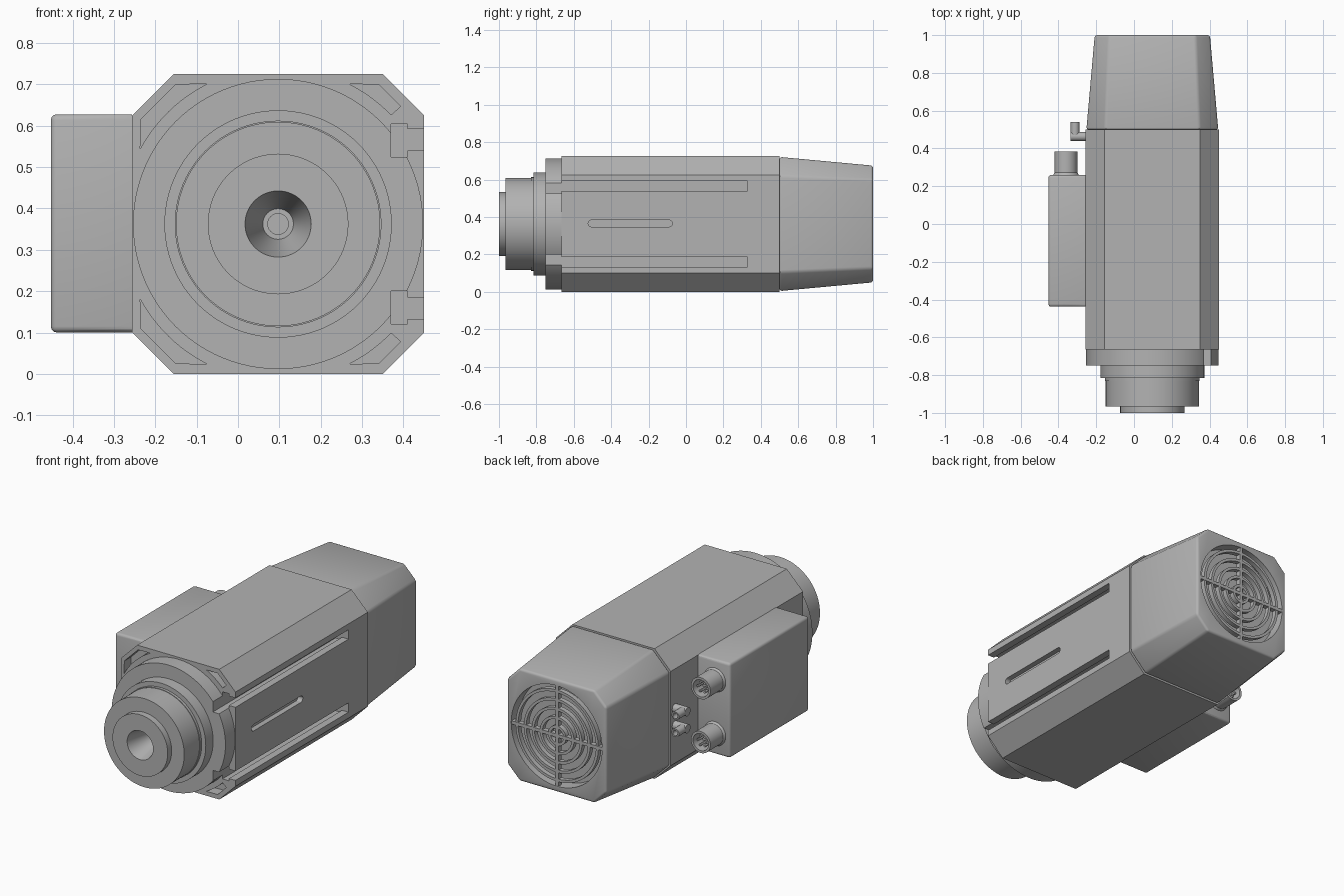
import bpy, bmesh
from math import sin, cos, pi, radians
from mathutils import Vector

if "Cube" in bpy.data.objects:
    bpy.data.objects.remove(bpy.data.objects["Cube"], do_unlink=True)

grey = bpy.data.materials.new("machined grey")
grey.use_nodes = True
grey.diffuse_color = (0.45, 0.45, 0.45, 1)
grey.node_tree.nodes["Principled BSDF"].inputs["Base Color"].default_value = (0.45, 0.45, 0.45, 1)

CX, CZ = 0.097, 0.3625   # spindle axis
HX, HZ = 0.353, 0.3625   # housing half sizes


def loft(name, rings, closed=False):
    """Skin a row of point rings, capping the ends unless it closes on itself."""
    bm = bmesh.new()
    rows = [[bm.verts.new(p) for p in ring] for ring in rings]
    n = len(rows[0])
    pairs = list(zip(rows, rows[1:])) + ([(rows[-1], rows[0])] if closed else [])
    for a, b in pairs:
        for i in range(n):
            j = (i + 1) % n
            bm.faces.new((a[i], a[j], b[j], b[i]))
    if not closed:
        bm.faces.new(rows[0])
        bm.faces.new(rows[-1])
    bmesh.ops.recalc_face_normals(bm, faces=bm.faces[:])
    mesh = bpy.data.meshes.new(name)
    bm.to_mesh(mesh)
    bm.free()
    mesh.materials.append(grey)
    ob = bpy.data.objects.new(name, mesh)
    bpy.context.collection.objects.link(ob)
    return ob


def prism(name, pts, y0, y1):
    return loft(name, [[(x, y, z) for x, z in pts] for y in (y0, y1)])


def box(name, x0, x1, y0, y1, z0, z1):
    return prism(name, [(x0, z0), (x1, z0), (x1, z1), (x0, z1)], y0, y1)


def lathe(name, profile, x=CX, z=CZ, n=64, closed=False):
    """Turn (radius, y) pairs about an axis along y."""
    turn = [2 * pi * i / n for i in range(n)]
    return loft(name, [[(x + r * cos(a), y, z + r * sin(a)) for a in turn]
                       for r, y in profile], closed)


def octagon(hx, hz, c):
    q = [(hx, hz - c), (hx - c, hz), (c - hx, hz), (-hx, hz - c)]
    return [(CX + x, CZ + z) for x, z in q + [(-x, -z) for x, z in q]]


def apply_mods(ob):
    bpy.context.view_layer.objects.active = ob
    for m in list(ob.modifiers):
        bpy.ops.object.modifier_apply(modifier=m.name)


def cut(ob, cutters):
    for c in cutters:
        m = ob.modifiers.new("cut", 'BOOLEAN')
        m.operation, m.solver, m.object = 'DIFFERENCE', 'EXACT', c
    apply_mods(ob)


def bevel(ob, width, segments=3):
    m = ob.modifiers.new("bevel", 'BEVEL')
    m.width, m.segments, m.limit_method = width, segments, 'ANGLE'
    apply_mods(ob)


def arc(r, a0, a1, n=12):
    angles = [radians(a0 + (a1 - a0) * i / n) for i in range(n + 1)]
    return [(CX + r * cos(a), CZ + r * sin(a)) for a in angles]


def flip(pts):
    return [(x, 2 * CZ - z) for x, z in pts]


# Main housing and round front flange
housing = prism("housing", octagon(HX, HZ, 0.1), -0.665, 0.5)
flange = lathe("front_flange", [(0.351, -0.75), (0.351, -0.66)], n=96)

# T slots along the mounting side
tee = [(0.37, 0.525), (0.41, 0.525), (0.41, 0.54), (0.5, 0.54),
       (0.5, 0.592), (0.41, 0.592), (0.41, 0.605), (0.37, 0.605)]
slots = [prism("slot_cutter", p, -0.8, 0.33) for p in (tee, flip(tee))]

# Curved corner pockets in the front face
pocket_a = arc(0.38, 151.4, 116.9) + [(-0.15, 0.70), (-0.235, 0.615)]
pocket_b = arc(0.38, 63, 44) + [(0.393, 0.647), (0.34, 0.70)]
pockets = [prism("pocket_cutter", q, -0.7, -0.605)
           for p in (pocket_a, pocket_b) for q in (p, flip(p))]

# Round-ended groove between the T slots
stadium = [(y + 0.018 * cos(a), CZ + 0.003 + 0.018 * sin(a))
           for y, start in ((-0.09, -pi / 2), (-0.505, pi / 2))
           for a in [start + pi * i / 10 for i in range(11)]]
groove = loft("groove_cutter", [[(x, y, z) for y, z in stadium] for x in (0.42, 0.5)])

cut(housing, slots + pockets + [groove])
cut(flange, slots)

# Stepped nose with a tapered tool bore
lathe("spindle_nose", [(0.275, -0.74), (0.275, -0.815), (0.25, -0.815), (0.25, -0.83),
                       (0.247, -0.83), (0.247, -0.965), (0.17, -0.965), (0.17, -1.0),
                       (0.08, -1.0), (0.037, -0.83), (0.025, -0.83), (0.025, -0.77)], n=96)

# Tapered rear cover with a round fan opening
front = octagon(HX - 0.004, HZ - 0.004, 0.1)
rear = octagon(0.305, 0.312, 0.075)
cover = loft("rear_cover", [[(x, 0.5, z) for x, z in front], [(x, 1.0, z) for x, z in rear]])
bevel(cover, 0.012)
fan_hole = lathe("fan_cutter", [(0.28, 0.93), (0.28, 1.1)], n=96)
cut(cover, [fan_hole])

# Fan grille: concentric rings and crossed spokes
for i in range(5):
    r = 0.04 + 0.05 * i
    lathe(f"grille_ring_{i + 1}", [(r, 0.97), (r, 0.997), (r + 0.015, 0.997), (r + 0.015, 0.97)],
          closed=True)
box("grille_spoke_across", CX - 0.282, CX + 0.282, 0.97, 0.998, CZ - 0.009, CZ + 0.009)
box("grille_spoke_upright", CX - 0.009, CX + 0.009, 0.97, 0.998, CZ - 0.282, CZ + 0.282)

# Terminal box on the side, rounded on its outer edges
terminal = box("terminal_box", -0.453, -0.2, -0.438, 0.26, 0.1, 0.628)
bevel(terminal, 0.015)
cut(terminal, [box("terminal_trim", -0.256, -0.1, -0.6, 0.6, -0.1, 0.9)])

# Round plug sockets with pins
for side, z in (("lower", 0.215), ("upper", 0.515)):
    lathe(f"{side}_socket", [(0.068, 0.255), (0.066, 0.264), (0.06, 0.272), (0.06, 0.385),
                             (0.047, 0.385), (0.047, 0.31)], x=-0.36, z=z, n=40)
    for k in range(6):
        a = 2 * pi * k / 6
        lathe(f"{side}_pin_{k + 1}", [(0.007, 0.3), (0.007, 0.37)],
              x=-0.36 + 0.028 * cos(a), z=z + 0.028 * sin(a), n=12)

# Elbow hose fittings behind the terminal box
for side, z in (("lower", CZ - 0.05), ("upper", CZ + 0.045)):
    turn = [2 * pi * i / 32 for i in range(32)]
    loft(f"{side}_fitting_stem", [[(x, 0.463 + 0.024 * cos(a), z + 0.024 * sin(a)) for a in turn]
                                  for x in (-0.25, -0.335)])
    lathe(f"{side}_fitting_tube", [(0.023, 0.463), (0.023, 0.54), (0.015, 0.54), (0.015, 0.5)],
          x=-0.312, z=z, n=32)

# Remove cutters, shade the rest
for ob in list(bpy.context.collection.objects):
    if ob.type == 'MESH' and ("cutter" in ob.name or "trim" in ob.name):
        bpy.data.objects.remove(ob, do_unlink=True)
bpy.ops.object.select_all(action='DESELECT')
for ob in bpy.context.collection.objects:
    if ob.type == 'MESH':
        ob.select_set(True)
        bpy.context.view_layer.objects.active = ob
bpy.ops.object.shade_smooth_by_angle(angle=radians(30))
